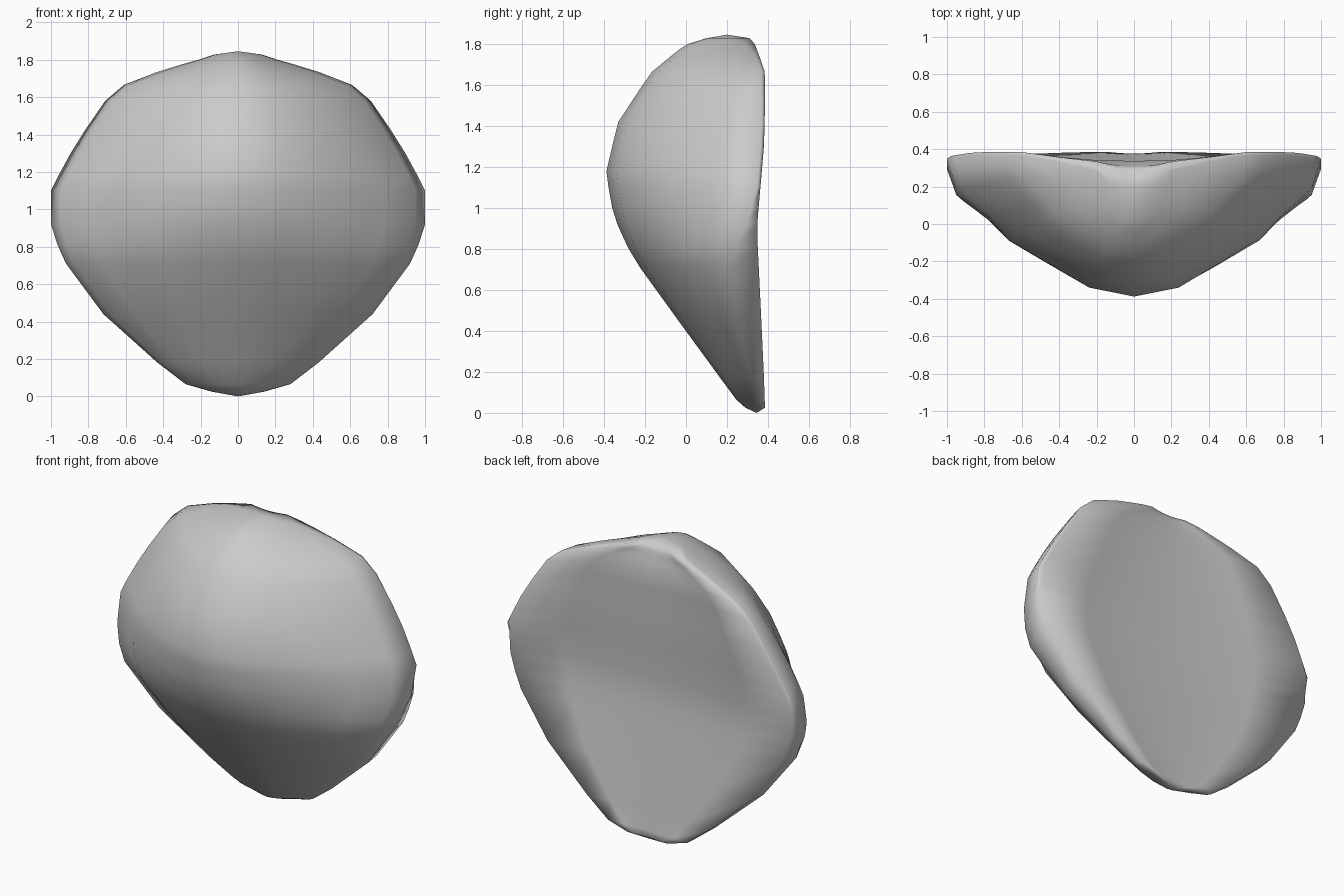
import bpy, bmesh

# horizontal slices: height, half width, front y, back y, depth fraction of the side edge
SLICES = [(0.025, 0.14, 0.29, 0.385, 0.2), (0.065, 0.28, 0.245, 0.384, 0.25),
          (0.18, 0.43, 0.16, 0.38, 0.28), (0.44, 0.72, -0.03, 0.368, 0.28),
          (0.71, 0.92, -0.225, 0.355, 0.24), (0.81, 0.965, -0.285, 0.35, 0.17),
          (0.92, 1.0, -0.335, 0.348, 0.08), (1.00, 1.0, -0.36, 0.354, 0.05),
          (1.10, 1.0, -0.378, 0.363, 0.02), (1.18, 0.96, -0.388, 0.37, 0.02),
          (1.30, 0.895, -0.36, 0.38, 0.02), (1.42, 0.82, -0.33, 0.384, 0.02),
          (1.58, 0.71, -0.225, 0.385, 0.03), (1.665, 0.61, -0.165, 0.384, 0.03),
          (1.735, 0.43, -0.08, 0.36, 0.05), (1.775, 0.30, -0.03, 0.345, 0.1),
          (1.80, 0.21, 0.01, 0.335, 0.15), (1.828, 0.125, 0.10, 0.31, 0.4)]

# half cross-section: fraction of half width, fraction of depth beyond the edge
FRONT = [(0, 1), (0.25, 0.935), (0.45, 0.78), (0.67, 0.60), (0.78, 0.43), (0.95, 0.22), (1, 0)]
BACK = [(0.98, 0), (0.62, 0.05), (0.3, 0.08), (0, 0.085)]


def section(e):
    """Closed cross-section whose side edge sits at depth fraction e."""
    half = [(u, e + (1 - e) * d) for u, d in FRONT] + BACK
    return half + [(-u, d) for u, d in half[-2:0:-1]]


# domed shell body with a shallow dished back, lofted from bottom to top
bm = bmesh.new()
rings = []
for z, w, yf, yb, e in SLICES:
    rings.append([bm.verts.new((u * w, yb - (yb - yf) * d, z)) for u, d in section(e)])
n = len(rings[0])
for a, b in zip(rings, rings[1:]):
    for i in range(n):
        j = (i + 1) % n
        bm.faces.new((a[i], a[j], b[j], b[i]))

# closing tips
for ring, tip in ((rings[0], (0, 0.345, 0)), (rings[-1], (0, 0.20, 1.845))):
    v = bm.verts.new(tip)
    for i in range(n):
        bm.faces.new((ring[i], ring[(i + 1) % n], v))
bmesh.ops.recalc_face_normals(bm, faces=bm.faces[:])
for f in bm.faces:
    f.smooth = True

mesh = bpy.data.meshes.new("domed_shell")
bm.to_mesh(mesh)
bm.free()
shell = bpy.data.objects.new("domed_shell", mesh)
bpy.context.collection.objects.link(shell)
